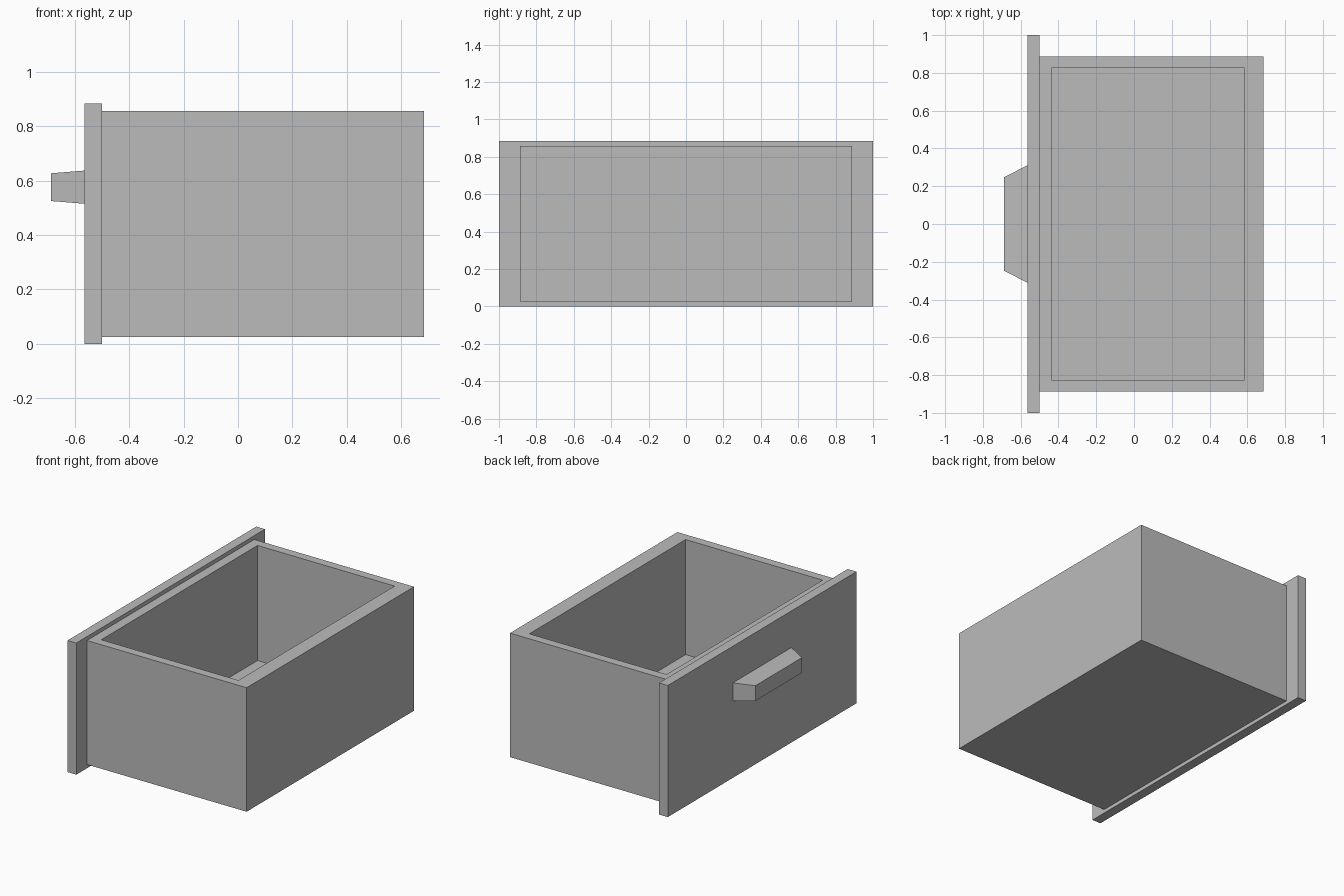
import bpy
import bmesh

default_cube = bpy.data.objects.get("Cube")
if default_cube:
    bpy.data.objects.remove(default_cube, do_unlink=True)

GREY = (0.5, 0.5, 0.5, 1.0)
grey = bpy.data.materials.new("plain grey")
grey.use_nodes = True
grey.diffuse_color = GREY
grey.node_tree.nodes["Principled BSDF"].inputs["Base Color"].default_value = GREY


def make_object(name, bm):
    """Turn a bmesh into a flat shaded grey object."""
    bmesh.ops.recalc_face_normals(bm, faces=bm.faces)
    mesh = bpy.data.meshes.new(name)
    bm.to_mesh(mesh)
    bm.free()
    mesh.materials.append(grey)
    obj = bpy.data.objects.new(name, mesh)
    bpy.context.collection.objects.link(obj)
    return obj


def block(low, high):
    """Box between two opposite corners."""
    bm = bmesh.new()
    bmesh.ops.create_cube(bm, size=1)
    for v in bm.verts:
        v.co = [h if c > 0 else l for c, l, h in zip(v.co, low, high)]
    return bm


# Tray: a solid block whose top is inset to the rim, then pushed down
bm = block((-0.50, -0.887, 0.025), (0.685, 0.887, 0.857))
top = max(bm.faces, key=lambda f: f.calc_center_median().z)
bmesh.ops.inset_individual(bm, faces=[top], thickness=0.05)
for v in top.verts:
    v.co.x = 0.583 if v.co.x > 0 else -0.435
    v.co.y = 0.828 if v.co.y > 0 else -0.828
hole = bmesh.ops.extrude_discrete_faces(bm, faces=[top])["faces"][0]
for v in hole.verts:
    v.co.z = 0.085
make_object("drawer_tray", bm)

# Front panel, overhanging the tray on every side
make_object("drawer_front_panel", block((-0.565, -1.0, 0.0), (-0.50, 1.0, 0.883)))

# Handle, tapering away from the panel
bm = block((-0.688, -0.31, 0.515), (-0.565, 0.31, 0.637))
for v in bm.verts:
    if v.co.x < -0.6:
        v.co.y *= 0.8
        v.co.z += 0.01 if v.co.z < 0.57 else -0.01
make_object("drawer_handle", bm)
